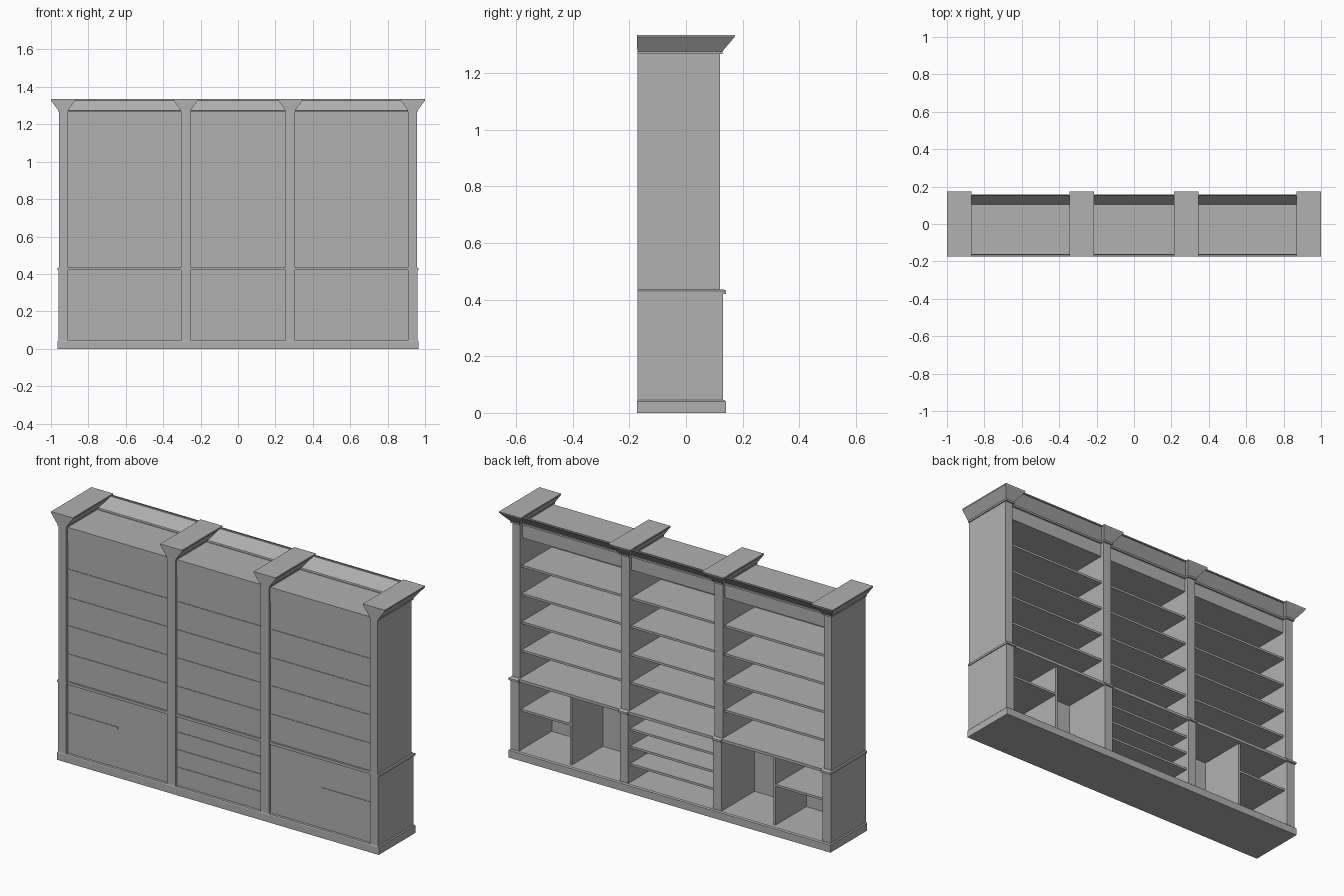
import bpy
import bmesh

if "Cube" in bpy.data.objects:
    bpy.data.objects.remove(bpy.data.objects["Cube"])

# dark grey finish shared by every part
GREY = bpy.data.materials.new("dark_grey")
GREY.diffuse_color = (0.44, 0.44, 0.44, 1)
GREY.use_nodes = True
GREY.node_tree.nodes["Principled BSDF"].inputs["Base Color"].default_value = GREY.diffuse_color


def mesh_object(name, verts, faces, closed=True):
    me = bpy.data.meshes.new(name)
    me.from_pydata(verts, [], faces)
    me.materials.append(GREY)
    if closed:
        bm = bmesh.new()
        bm.from_mesh(me)
        bmesh.ops.recalc_face_normals(bm, faces=bm.faces)
        bm.to_mesh(me)
        bm.free()
    ob = bpy.data.objects.new(name, me)
    bpy.context.collection.objects.link(ob)
    return ob


def loft(name, levels):
    """Stack of rectangles (x0, x1, y0, y1, z) joined into a closed solid."""
    verts, faces = [], []
    for x0, x1, y0, y1, z in levels:
        verts += [(x0, y0, z), (x1, y0, z), (x1, y1, z), (x0, y1, z)]
    for i in range(len(levels) - 1):
        a = 4 * i
        for k in range(4):
            n = (k + 1) % 4
            faces.append((a + k, a + n, a + 4 + n, a + 4 + k))
    faces += [(3, 2, 1, 0), tuple(range(len(verts) - 4, len(verts)))]
    return mesh_object(name, verts, faces)


def box(name, x0, x1, y0, y1, z0, z1):
    return loft(name, [(x0, x1, y0, y1, z0), (x0, x1, y0, y1, z1)])


BACK, PANEL, SHELF = -0.171, -0.157, 0.105
POSTS = [("left_end", -0.935), ("left_inner", -0.28),
         ("right_inner", 0.28), ("right_end", 0.935)]
BAYS = [("left", -0.91, -0.305), ("middle", -0.255, 0.255), ("right", 0.305, 0.91)]

# plinth with a small chamfered top edge
loft("plinth", [(-0.965, 0.965, BACK - 0.002, 0.141, 0),
                (-0.965, 0.965, BACK - 0.002, 0.141, 0.04),
                (-0.96, 0.96, BACK, 0.135, 0.045)])

# uprights: deeper lower part, ledge cap, upper part and flared capital
for name, c in POSTS:
    w = 0.025
    cap = 0.03 if abs(c) > 0.5 else 0.026
    box(name + "_lower_post", c - w, c + w, BACK, 0.131, 0.045, 0.42)
    loft(name + "_ledge_cap", [(c - cap, c + cap, BACK, 0.141, 0.42),
                               (c - cap, c + cap, BACK, 0.141, 0.431),
                               (c - w, c + w, BACK, 0.134, 0.435)])
    o = 0.003 if abs(c) > 0.5 else 0
    box(name + "_upper_post", c - w + (o if c < 0 else 0), c + w - (o if c > 0 else 0),
        BACK, 0.12, 0.435, 1.27)
    loft(name + "_capital", [(c - 0.028, c + 0.028, BACK - 0.001, 0.129, 1.268),
                             (c - 0.028, c + 0.028, BACK - 0.001, 0.129, 1.277),
                             (c - 0.065, c + 0.065, BACK - 0.002, 0.172, 1.328),
                             (c - 0.065, c + 0.065, BACK - 0.002, 0.174, 1.335)])

# bays: back panel, ledge, frieze block, cornice and shelves
for name, x0, x1 in BAYS:
    box(name + "_back_panel", x0, x1, PANEL, PANEL + 0.006, 0.045, 1.19)
    box(name + "_ledge", x0, x1, BACK + 0.004, 0.132, 0.42, 0.435)
    box(name + "_frieze_block", x0, x1, PANEL - 0.005, 0.102, 1.19, 1.27)
    box(name + "_fillet", x0, x1, 0.09, 0.111, 1.264, 1.273)
    profile = [(0.102, 1.27), (0.152, 1.328), (0.159, 1.328), (0.159, 1.335), (0.152, 1.335)]
    n = len(profile)
    verts = [(x, y, z) for x in (x0 - 0.02, x1 + 0.02) for y, z in profile]
    mesh_object(name + "_cornice", verts,
                [(i, i + n, i + n + 1, i + 1) for i in range(n - 1)], closed=False)
    for i in range(4):
        z = 0.578 + 0.153 * i
        box(f"{name}_upper_shelf_{i + 1}", x0, x1, PANEL - 0.003, SHELF, z - 0.006, z + 0.006)

# middle lower shelves
for i in range(3):
    z = 0.14 + 0.095 * i
    box(f"middle_lower_shelf_{i + 1}", -0.255, 0.255, PANEL - 0.003, 0.112, z - 0.006, z + 0.006)

# side lower compartments: divider and one half shelf, mirrored
for name, s in (("left", -1), ("right", 1)):
    box(name + "_divider", s * 0.61 - 0.006, s * 0.61 + 0.006, PANEL, 0.112, 0.045, 0.42)
    a, b = sorted((s * 0.61, s * 0.91))
    box(name + "_half_shelf", a, b, PANEL - 0.003, 0.112, 0.254, 0.266)
